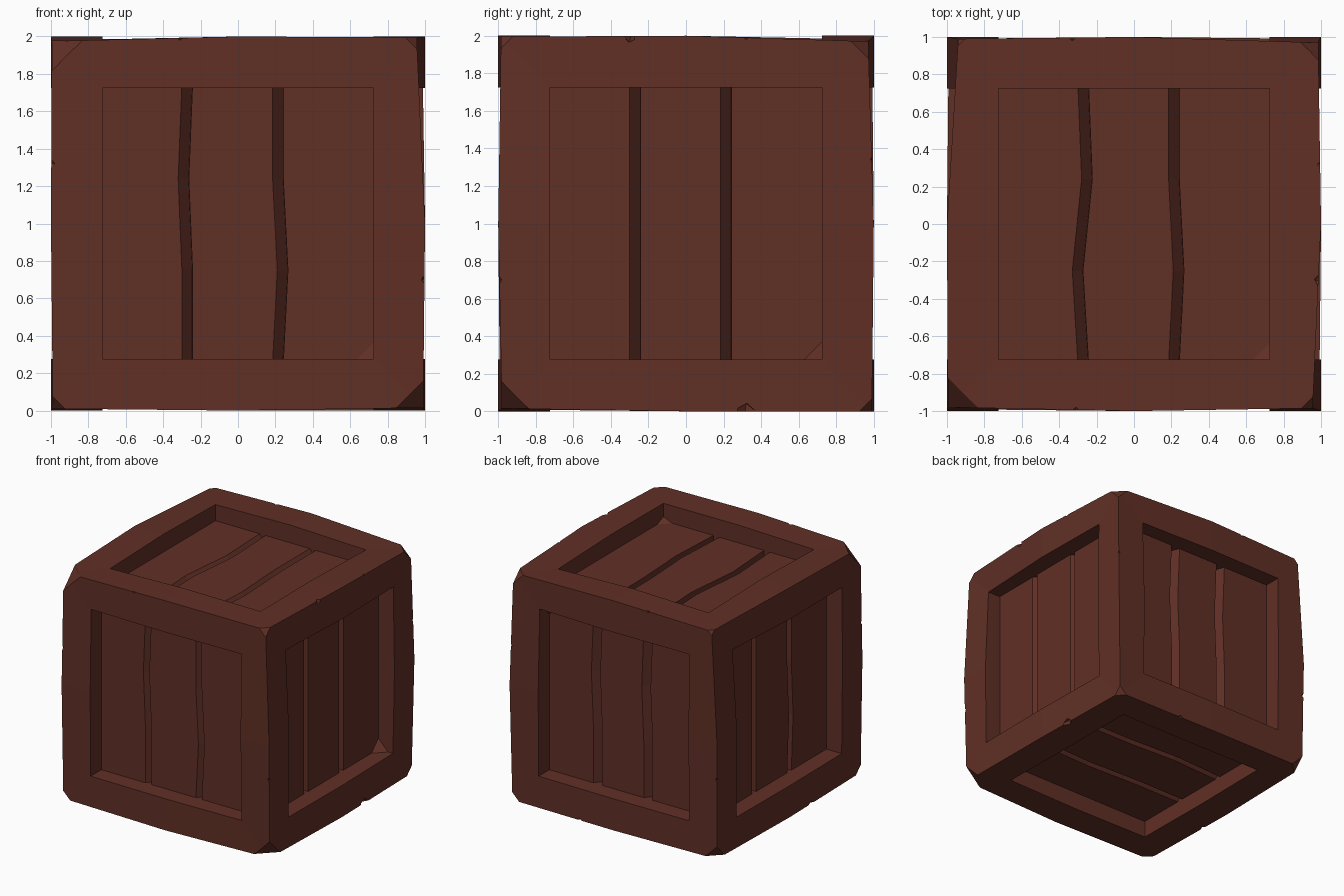
import bpy, bmesh, random
from mathutils import Vector, Matrix

random.seed(4)
if "Cube" in bpy.data.objects:
    bpy.data.objects.remove(bpy.data.objects["Cube"])

wood = bpy.data.materials.new("dark red brown wood")
wood.use_nodes = True
colour = (0.118, 0.029, 0.019, 1)
wood.diffuse_color = colour
wood.node_tree.nodes["Principled BSDF"].inputs["Base Color"].default_value = colour

X, Y, Z = Vector((1, 0, 0)), Vector((0, 1, 0)), Vector((0, 0, 1))
CENTRE = Z.copy()
RIM, DEPTH, GROOVE = 0.725, 0.155, 0.07
# each side: across, along the planks, outward
SIDES = {"front": (X, Z, -Y), "right": (Y, Z, X), "back": (-X, Z, Y),
         "left": (-Y, Z, -X), "top": (X, Y, Z), "bottom": (Y, X, -Z)}


def make_object(name, bm):
    bmesh.ops.recalc_face_normals(bm, faces=bm.faces) if name != "panel" else None
    mesh = bpy.data.meshes.new(name)
    bm.to_mesh(mesh)
    bm.free()
    mesh.materials.append(wood)
    obj = bpy.data.objects.new(name, mesh)
    bpy.context.scene.collection.objects.link(obj)
    return obj


# Hewn block: corners pulled in a little so the edges bow outward
bm = bmesh.new()
bmesh.ops.create_cube(bm, size=2)
bmesh.ops.subdivide_edges(bm, edges=bm.edges, cuts=1, use_grid_fill=True)
pulls = {(1, -1, 1): (0.045, 0.015, 0.005), (-1, 1, 1): (0.06, 0.01, 0.02),
         (1, 1, 1): (0.015, 0.03, 0.03), (-1, -1, 1): (0.005, 0.02, 0.025),
         (1, 1, -1): (0.02, 0.01, 0.0), (1, -1, -1): (0.01, 0.02, 0.015)}
for v in bm.verts:
    signs = tuple(round(c) for c in v.co)
    if 0 not in signs:
        pull = pulls.get(signs, (0.01, 0.01, 0.01))
        v.co = Vector(s * (1 - p) for s, p in zip(signs, pull))
    v.co += CENTRE
bmesh.ops.triangulate(bm, faces=bm.faces)

# Broken corners, some with a second facet
chips = [((-1, -1, 1), 0.16, True), ((1, -1, -1), 0.14, True), ((1, 1, 1), 0.12, True),
         ((1, -1, 1), 0.08, False), ((-1, 1, 1), 0.08, False), ((-1, -1, -1), 0.05, False),
         ((-1, 1, -1), 0.09, False), ((1, 1, -1), 0.05, False)]
for signs, size, double in chips:
    corner = Vector(signs)
    normals = [corner.normalized()]
    if double:
        normals.append((corner + Vector((0, 0, 1.1 * signs[2]))).normalized())
    for i, n in enumerate(normals):
        point = CENTRE + corner - corner * (size / 3 + 0.015 - 0.012 * i)
        geom = bm.verts[:] + bm.edges[:] + bm.faces[:]
        cut = bmesh.ops.bisect_plane(bm, geom=geom, plane_co=point, plane_no=n, clear_outer=True)
        rim = [e for e in cut["geom_cut"] if isinstance(e, bmesh.types.BMEdge)]
        bmesh.ops.holes_fill(bm, edges=rim, sides=0)
frame = make_object("crate_frame", bm)

# Cutters: six recesses and the nicks along the edges
bm = bmesh.new()
floor = 1 - DEPTH - GROOVE - 0.02
for u, v, n in SIDES.values():
    basis = Matrix((u, v, n)).transposed().to_4x4()
    place = Matrix.Translation(CENTRE + n * (floor + 0.3)) @ basis
    bmesh.ops.create_cube(bm, size=1, matrix=place @ Matrix.Diagonal((2 * RIM, 2 * RIM, 0.6, 1)))

nicks = [(-Y + Z, -0.31, 0.05), (X + Z, -0.3, 0.09), (X + Z, 0.32, 0.05), (-X + Z, 0.34, 0.05),
         (Y + Z, -0.33, 0.05), (-X - Y, 0.32, 0.05), (X - Y, -0.3, 0.05), (X + Y, 0.34, 0.05),
         (-X + Y, -0.3, 0.05), (X - Z, 0.32, 0.11), (Y - Z, 0.33, 0.05), (-X - Z, -0.3, 0.07)]
for edge, along, size in nicks:
    axis = Vector(1 - abs(c) for c in edge)
    out = edge.normalized()
    side = axis.cross(out)
    tilt = Matrix.Rotation(random.uniform(-0.3, 0.3), 4, edge)
    basis = Matrix((axis, side, out)).transposed().to_4x4()
    place = Matrix.Translation(CENTRE + edge + axis * along + out * size * 0.55) @ tilt @ basis
    bmesh.ops.create_cone(bm, cap_ends=True, segments=4, radius1=0, radius2=size * 2.2,
                          depth=size * 2.2, matrix=place)
cutter = make_object("cutter", bm)
cutter.hide_render = True

mod = frame.modifiers.new("recesses", "BOOLEAN")
mod.operation, mod.solver, mod.object = "DIFFERENCE", "EXACT", cutter
bpy.context.view_layer.update()
bpy.context.view_layer.objects.active = frame
bpy.ops.object.modifier_apply(modifier=mod.name)
bpy.data.objects.remove(cutter)


# Plank panel: a grooved section swept along wavering seams
def panel(name, u, v, n, seams, lean):
    bm = bmesh.new()
    rows = []
    edge = RIM + 0.02
    for along, shift_a, shift_b in zip((-edge, -0.25, 0.24, edge), *seams):
        section = [(-edge, 0)]
        for seam in (-0.245 + shift_a, 0.24 + shift_b):
            section += [(seam - 0.055, 0), (seam, GROOVE), (seam + lean, 0)]
        section.append((edge, 0))
        rows.append([bm.verts.new(CENTRE + u * a + v * along + n * (1 - DEPTH - d))
                     for a, d in section])
    for low, high in zip(rows, rows[1:]):
        for i in range(len(low) - 1):
            bm.faces.new((low[i], low[i + 1], high[i + 1], high[i]))
    make_object("panel", bm).name = name + "_planks"


straight, wave = (0, 0, 0, 0), (0, 0, -0.02, 0)
bow = (0, 0.025, 0, 0)
SEAMS = {"front": (wave, bow), "right": (straight, straight), "back": (wave, wave),
         "left": (straight, bow), "top": ((0, -0.03, 0.02, 0), bow), "bottom": (wave, bow)}
for name, (u, v, n) in SIDES.items():
    panel(name, u, v, n, SEAMS[name], 0.03 if name == "back" else 0.002)

# Splintered wedges left in the recess corners
for name, su, sv, height in (("right", 1, -1, 0.1), ("back", -1, 1, 0.1),
                             ("front", 1, -1, 0.04), ("top", 1, -1, 0.04)):
    u, v, n = SIDES[name]
    base = CENTRE + u * su * RIM + v * sv * RIM + n * (1 - DEPTH - 0.005)
    bm = bmesh.new()
    corners = (base, base - u * su * 0.1, base - v * sv * 0.1, base + n * height)
    verts = [bm.verts.new(c) for c in corners]
    bmesh.ops.convex_hull(bm, input=verts)
    make_object(name + "_splinter", bm)
